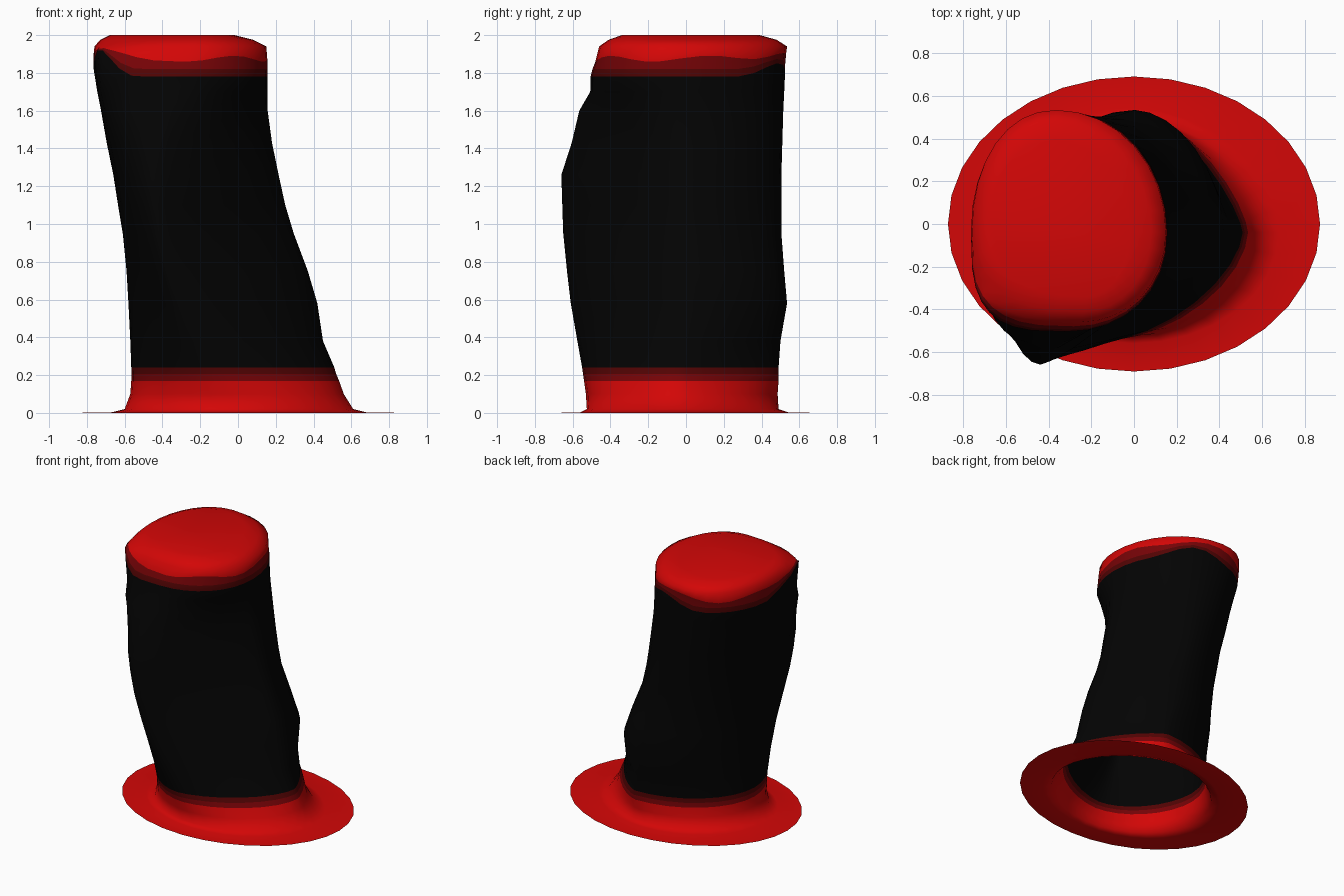
import bpy
import bmesh
import math

cube = bpy.data.objects.get("Cube")
if cube:
    bpy.data.objects.remove(cube, do_unlink=True)

SEGMENTS = 32
RED, DEEP_RED, DARK_RED, BLACK = range(4)


def make_material(name, colour):
    mat = bpy.data.materials.new(name)
    mat.use_nodes = True
    rgba = (*colour, 1.0)
    mat.diffuse_color = rgba
    bsdf = next(n for n in mat.node_tree.nodes if n.type == 'BSDF_PRINCIPLED')
    bsdf.inputs["Base Color"].default_value = rgba
    return mat


materials = [
    make_material("bright red", (0.65, 0.002, 0.002)),
    make_material("deep red", (0.18, 0.001, 0.002)),
    make_material("dark red", (0.085, 0.001, 0.001)),
    make_material("black", (0.001, 0.001, 0.001)),
]

# Rings: height, right x, left x, front y, back y, colour of the band above
RINGS = [
    (0.003, -0.67, 0.68, -0.56, 0.54, RED),
    (0.02, -0.60, 0.61, -0.525, 0.49, RED),
    (0.1, -0.57, 0.56, -0.53, 0.485, RED),
    (0.17, -0.565, 0.535, -0.54, 0.49, DEEP_RED),
    (0.205, -0.565, 0.52, -0.545, 0.49, DARK_RED),
    (0.24, -0.565, 0.51, -0.55, 0.49, BLACK),
    (0.38, -0.57, 0.45, -0.575, 0.50, BLACK),
    (0.58, -0.58, 0.42, -0.61, 0.535, BLACK),
    (0.75, -0.59, 0.37, -0.63, 0.52, BLACK),
    (0.95, -0.61, 0.295, -0.65, 0.505, BLACK),
    (1.1, -0.635, 0.25, -0.655, 0.505, BLACK),
    (1.26, -0.66, 0.215, -0.66, 0.505, BLACK),
    (1.43, -0.695, 0.18, -0.605, 0.51, BLACK),
    (1.6, -0.725, 0.157, -0.565, 0.515, BLACK),
    (1.7, -0.745, 0.157, -0.507, 0.52, BLACK),
    (1.78, -0.765, 0.157, -0.505, 0.525, DARK_RED),
    (1.82, -0.765, 0.155, -0.495, 0.525, DEEP_RED),
    (1.87, -0.765, 0.155, -0.48, 0.53, RED),
    (1.94, -0.76, 0.15, -0.46, 0.535, RED),
    (1.975, -0.73, 0.08, -0.41, 0.48, RED),
    (2.0, -0.68, -0.02, -0.34, 0.39, RED),
]

# Corner shape by height: above one flattens the oval, below one fills it out
BACK_LEFT = [(0, 1.05), (0.1, 1.3), (0.24, 1.5), (0.58, 1.1), (0.95, 1.22), (1.5, 1)]
FRONT_LEFT = [(0, 1), (0.24, 1.25), (0.58, 1.47), (0.95, 1.6), (1.4, 1.55),
              (1.6, 1.35), (1.75, 0.93), (2, 1)]
BACK_RIGHT = [(0, 1), (0.5, 1.08), (1.25, 1.04), (1.75, 0.93)]
FRONT_RIGHT = [(0, 1), (0.24, 1.1), (0.58, 1.25), (0.8, 1.25), (1.26, 1.05),
               (1.6, 0.7), (1.78, 0.62), (1.94, 0.7), (2, 0.85)]


def sample(keys, z):
    """Straight-line interpolation through height and value pairs."""
    for (z0, v0), (z1, v1) in zip(keys, keys[1:]):
        if z <= z1:
            return v0 + (v1 - v0) * (z - z0) / (z1 - z0)
    return keys[-1][1]


def power(value, exponent):
    return math.copysign(abs(value) ** exponent, value)


def hump(angle, centre, width):
    """Smooth bump around one direction, in degrees."""
    away = min(abs(math.degrees(angle) - centre) / width, 1)
    return 0.5 + 0.5 * math.cos(math.pi * away)


def band_lift(z, angle):
    """The upper colour bands climb towards the rim in two places."""
    if not 1.75 < z < 1.9:
        return 0.0
    climb = 0.9 * hump(angle, 208, 45) + 0.45 * hump(angle, 70, 38)
    wave = 0.005 + 0.016 * math.sin(5 * angle) if z > 1.85 else 0.0
    return (1.94 - z) * climb + wave * (1 - climb)


def body_ring(bm, z, right, left, front, back):
    """A lopsided oval built from four quarter ovals."""
    back_x = 0.16 * min(1, z / 0.2) - 0.27 * z
    front_x = -0.44 * math.sin(math.pi * z / 2.4)
    mid_y = -0.04
    ring = []
    for i in range(SEGMENTS):
        angle = math.tau * i / SEGMENTS
        c, s = math.cos(angle), math.sin(angle)
        if c > 0:
            corner = BACK_LEFT if s > 0 else FRONT_LEFT
        else:
            corner = BACK_RIGHT if s > 0 else FRONT_RIGHT
        exponent = sample(corner, z)
        c, s = power(c, exponent), power(s, exponent)
        mid_x = back_x if s >= 0 else front_x
        x = mid_x + c * (left - mid_x if c > 0 else mid_x - right)
        y = mid_y + s * (back - mid_y if s > 0 else mid_y - front)
        ring.append(bm.verts.new((x, y, z + band_lift(z, angle))))
    return ring


def bridge(bm, low, high, colour):
    for i in range(SEGMENTS):
        j = (i + 1) % SEGMENTS
        face = bm.faces.new((low[i], low[j], high[j], high[i]))
        face.material_index = colour
        face.smooth = True


bm = bmesh.new()

# Flat oval brim edge
brim = [bm.verts.new((0.873 * math.cos(math.tau * i / SEGMENTS),
                      0.692 * math.sin(math.tau * i / SEGMENTS), 0))
        for i in range(SEGMENTS)]

# Leaning trunk, open underneath
rings = [body_ring(bm, *row[:5]) for row in RINGS]
bridge(bm, brim, rings[0], RED)
for low, high, row in zip(rings, rings[1:], RINGS):
    bridge(bm, low, high, row[5])

# Closed crown
crown = bm.faces.new(rings[-1])
crown.material_index = RED
crown.smooth = True

mesh = bpy.data.meshes.new("leaning_trunk_with_brim")
bm.to_mesh(mesh)
bm.free()
for mat in materials:
    mesh.materials.append(mat)
trunk = bpy.data.objects.new("leaning_trunk_with_brim", mesh)
bpy.context.collection.objects.link(trunk)
